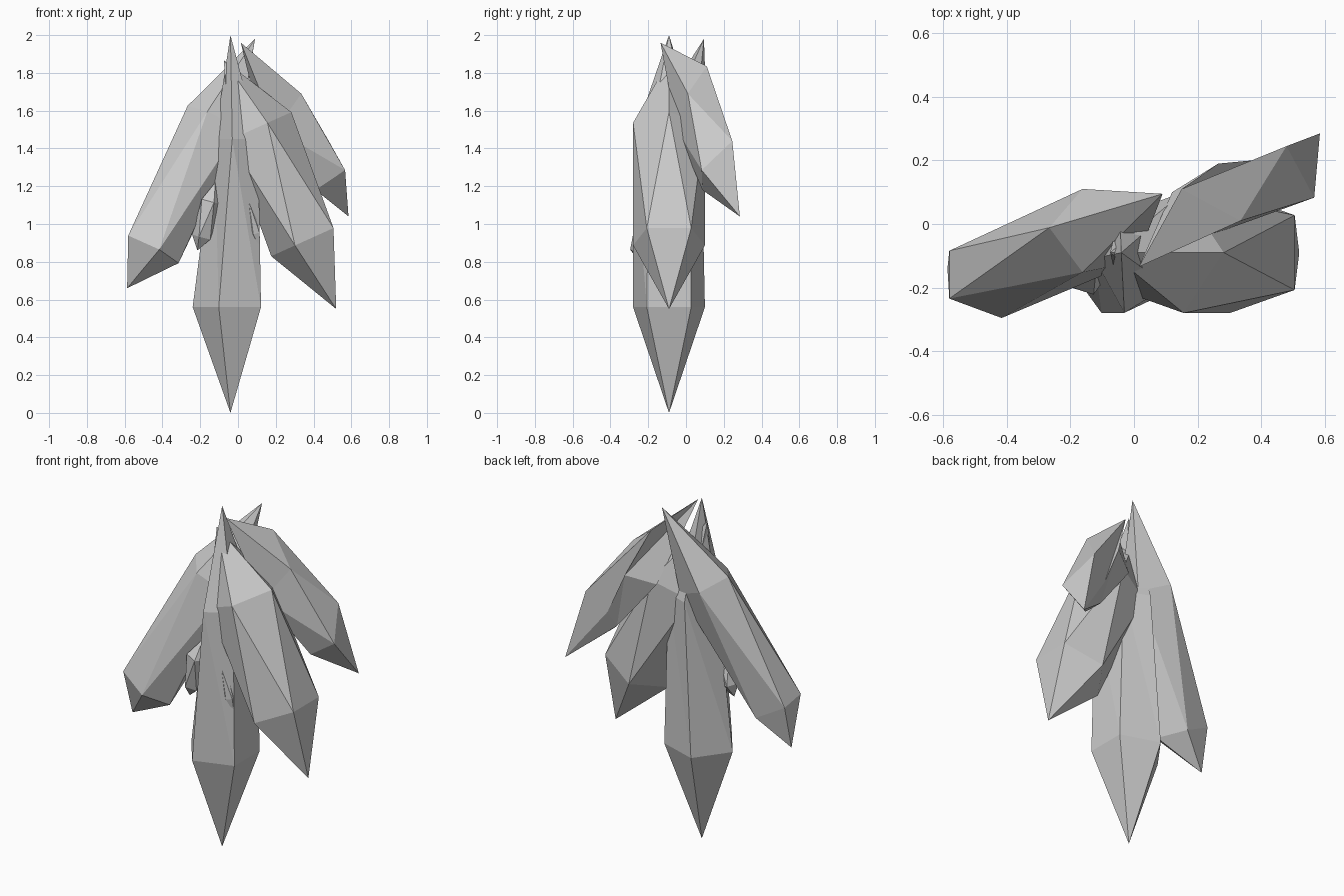
import bpy, bmesh, math
from mathutils import Vector

if "Cube" in bpy.data.objects:
    bpy.data.objects.remove(bpy.data.objects["Cube"])


def crystal(name, tip_low, tip_high, low, high):
    """Five-sided crystal pointed at both ends.
    low/high: five points, or (center, ru, rv, phase in degrees) across the axis."""
    n = (Vector(tip_high) - Vector(tip_low)).normalized()
    u = (Vector((1, 0, 0)) - n * n.x).normalized()
    v = n.cross(u)
    bm = bmesh.new()

    def ring(spec):
        if len(spec) == 5:
            return [bm.verts.new(p) for p in spec]
        center, ru, rv, phase = spec
        out = []
        for k in range(5):
            a = math.radians(phase + 72 * k)
            out.append(bm.verts.new(Vector(center) + u * ru * math.cos(a) + v * rv * math.sin(a)))
        return out

    lo, hi = ring(low), ring(high)
    b, t = bm.verts.new(tip_low), bm.verts.new(tip_high)
    # the high ring leads or lags the low one by part of a step
    s = 1 if len(low) == 4 and high[3] < low[3] else 0
    for k in range(5):
        k2 = (k + 1) % 5
        h1, h2 = hi[(k + s) % 5], hi[(k2 + s) % 5]
        bm.faces.new((b, lo[k2], lo[k]))
        bm.faces.new((t, h1, h2))
        bm.faces.new((lo[k], lo[k2], h1))
        bm.faces.new((lo[k2], h2, h1))
    bmesh.ops.recalc_face_normals(bm, faces=bm.faces)
    me = bpy.data.meshes.new(name)
    bm.to_mesh(me)
    bm.free()
    ob = bpy.data.objects.new(name, me)
    bpy.context.collection.objects.link(ob)
    return ob


# tall vertical crystal, narrower at its upper ring
crystal("main_crystal", (-.04, -.09, 0), (-.04, -.09, 2.0),
        ((-.04, -.09, .56), .2, .2, 36), ((.0, -.095, 1.45), .125, .19, 40))

# crystal leaning out to the right, in front
crystal("right_front_crystal", (.52, -.09, .55), (-.075, -.09, 1.867),
        ((.358, -.09, .912), .2, .2, 36), ((.1, -.09, 1.51), .2, .2, 0))

# skewed crystal leaning out to the right, at the back
crystal("right_back_crystal", (.585, .285, 1.04), (.015, -.135, 1.96),
        ((.567, .083, 1.285), (.48, .245, 1.44), (.37, .2, 1.33),
         (.35, .14, 1.23), (.41, .087, 1.18)),
        ((.335, .01, 1.69), (.15, .11, 1.835), (.265, .19, 1.57),
         (.12, .1, 1.52), (.2, -.05, 1.5)))

# crystal leaning out to the left
crystal("left_crystal", (-.587, -.14, .66), (.09, .095, 1.98),
        ((-.462, -.17, .866), .165, .13, 0), ((-.115, -.025, 1.55), .17, .14, 36))

# small shards breaking through the main crystal
crystal("left_shard", (-.215, -.14, .86), (-.12, -.15, 1.22),
        ((-.19, -.14, .93), .055, .06, 36), ((-.145, -.165, 1.12), .06, .06, 0))
crystal("front_shard", (.115, -.2, .87), (.02, -.23, 1.22),
        ((.09, -.195, .95), .03, .035, 36), ((.05, -.205, 1.12), .025, .03, 0))
